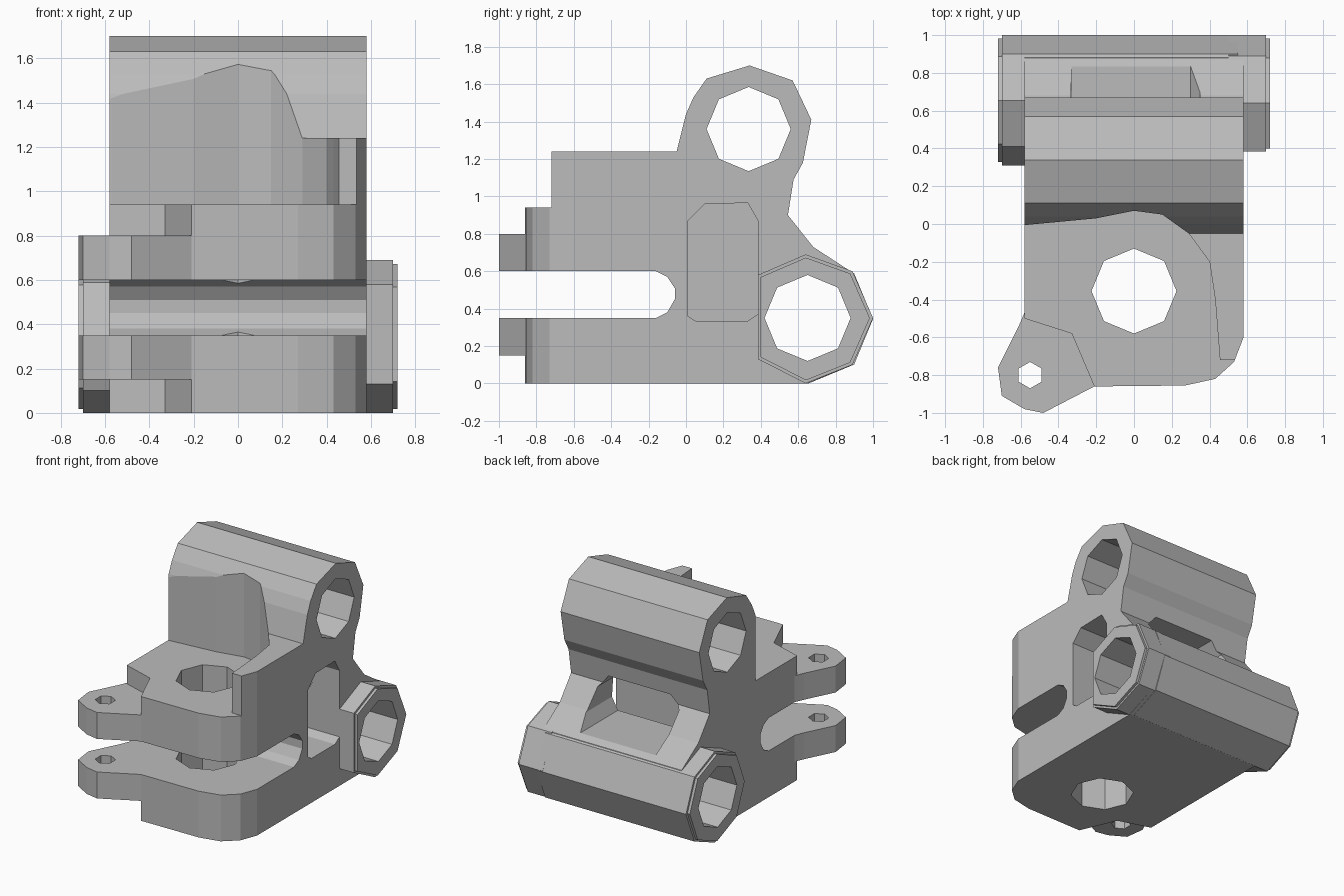
import bpy, bmesh, math
from mathutils import Vector

scene = bpy.context.scene
if "Cube" in scene.objects:
    bpy.data.objects.remove(scene.objects["Cube"], do_unlink=True)

# One plain grey plastic
grey = bpy.data.materials.new("plain_grey")
grey.use_nodes = True
GREY = (0.5, 0.5, 0.5, 1)
grey.diffuse_color = GREY
grey.node_tree.nodes["Principled BSDF"].inputs["Base Color"].default_value = GREY

PLACE = {
    "x": lambda a, b, d: Vector((d, a, b)),
    "y": lambda a, b, d: Vector((a, d, b)),
    "z": lambda a, b, d: Vector((a, b, d)),
}


def prism(name, points, axis, lo, hi):
    """Extrude a 2D outline along an axis."""
    bm = bmesh.new()
    base = bm.faces.new([bm.verts.new(PLACE[axis](a, b, lo)) for a, b in points])
    out = bmesh.ops.extrude_face_region(bm, geom=[base])
    moved = [v for v in out["geom"] if isinstance(v, bmesh.types.BMVert)]
    bmesh.ops.translate(bm, verts=moved, vec=PLACE[axis](0, 0, hi - lo))
    bmesh.ops.recalc_face_normals(bm, faces=bm.faces)
    mesh = bpy.data.meshes.new(name)
    bm.to_mesh(mesh)
    bm.free()
    mesh.materials.append(grey)
    obj = bpy.data.objects.new(name, mesh)
    scene.collection.objects.link(obj)
    return obj


def ring(a, b, r, n=8):
    """Regular polygon with a vertex at the top."""
    steps = [math.tau * i / n for i in range(n)]
    return [(a + r * math.sin(t), b + r * math.cos(t)) for t in steps]


def combine(target, tool, operation):
    """Apply a boolean and drop the tool."""
    mod = target.modifiers.new(operation.lower(), "BOOLEAN")
    mod.operation = operation
    mod.solver = "EXACT"
    mod.object = tool
    bpy.context.view_layer.update()
    graph = bpy.context.evaluated_depsgraph_get()
    mesh = bpy.data.meshes.new_from_object(target.evaluated_get(graph))
    target.modifiers.clear()
    target.data = mesh
    bpy.data.objects.remove(tool, do_unlink=True)


# Main body: side profile trimmed by the plan outline
side = [(-0.86, 0), (0.65, 0), (0.89, 0.1), (0.98, 0.35), (0.88, 0.6),
        (0.68, 0.73), (0.545, 0.9), (0.575, 1.09), (0.625, 1.18),
        (0.67, 1.41), (0.57, 1.62), (0.34, 1.7), (0.11, 1.63), (0.04, 1.53),
        (0, 1.44), (-0.05, 1.24), (-0.72, 1.24), (-0.72, 0.94), (-0.86, 0.94)]
plan = [(-0.58, 1.1), (-0.58, -0.5), (-0.33, -0.58), (-0.21, -0.86),
        (0.27, -0.855), (0.43, -0.82), (0.53, -0.73), (0.58, -0.6), (0.58, 1.1)]
body = prism("hinge_body", side, "x", -0.7, 0.7)
combine(body, prism("plan_trim", plan, "z", -0.1, 1.9), "INTERSECT")

# Lower pivot barrel, with a flat front on its right-hand flange
full = ring(0.655, 0.345, 0.345)
flat = [(0.385, 0.13), (0.385, 0.58), (0.64, 0.69), (0.89, 0.6),
        (1, 0.35), (0.89, 0.1), (0.64, 0)]


def shrink(points, k):
    return [(0.655 + (a - 0.655) * k, 0.345 + (b - 0.345) * k) for a, b in points]


for label, points, lo, hi, rim in (("flange_a", full, -0.7, 0.1, -0.72),
                                   ("flange_b", flat, 0.5, 0.7, 0.72)):
    part = prism(label, points, "x", lo, hi)
    combine(body, part, "UNION")
    part = prism(label + "_rim", shrink(points, 0.95), "x", min(rim, hi - 0.1), max(rim, lo + 0.1))
    combine(body, part, "UNION")
combine(body, prism("barrel", full, "x", 0, 0.55), "UNION")

# Clamp ears on one front corner
ear = [(-0.5, -0.4), (-0.58, -0.47), (-0.61, -0.54), (-0.72, -0.76),
       (-0.7, -0.91), (-0.58, -0.98), (-0.48, -1), (-0.21, -0.86), (-0.15, -0.5)]
combine(body, prism("clamp_ears", ear, "z", 0.15, 0.8), "UNION")

# Curved recess above the vertical hole
recess = [(-0.9, -0.01), (-0.57, -0.005), (-0.2, 0.03), (0, 0.07), (0.15, 0.05),
          (0.29, -0.05), (0.4, -0.2), (0.43, -0.4), (0.455, -0.72), (0.455, -1.2), (-0.9, -1.2)]
# Clamp slot with a rounded end
slot = [(-1.2, 0.35), (-0.16, 0.35), (-0.1, 0.38), (-0.06, 0.45),
        (-0.06, 0.51), (-0.1, 0.57), (-0.16, 0.6), (-1.2, 0.6)]
# Side pocket, opening to the right only
pocket = [(0.01, 0.36), (0.01, 0.87), (0.1, 0.96), (0.33, 0.965),
          (0.385, 0.87), (0.385, 0.37), (0.33, 0.335), (0.05, 0.335)]
# Rear window that meets the pocket
window = [(-0.33, 0.63), (0.3, 0.63), (0.35, 0.72), (0.34, 0.87),
          (0.26, 0.965), (-0.26, 0.965), (-0.34, 0.87)]

cuts = [
    ("recess", recess, "z", 0.94, 1.9),
    ("clamp_slot", slot, "x", -1, 1),
    ("side_pocket", pocket, "x", -0.34, 1),
    ("rear_window", window, "y", 0.2, 1.2),
    ("upper_bore", ring(0.335, 1.36, 0.225), "x", -1, 1),
    ("lower_bore", ring(0.65, 0.35, 0.23), "x", -1, 1),
    ("vertical_hole", ring(0, -0.355, 0.225), "z", -1, 2),
    ("screw_hole", ring(-0.55, -0.8, 0.07, 6), "z", -1, 2),
]
for cut in cuts:
    combine(body, prism(*cut), "DIFFERENCE")

for poly in body.data.polygons:
    poly.use_smooth = False
    poly.material_index = 0
